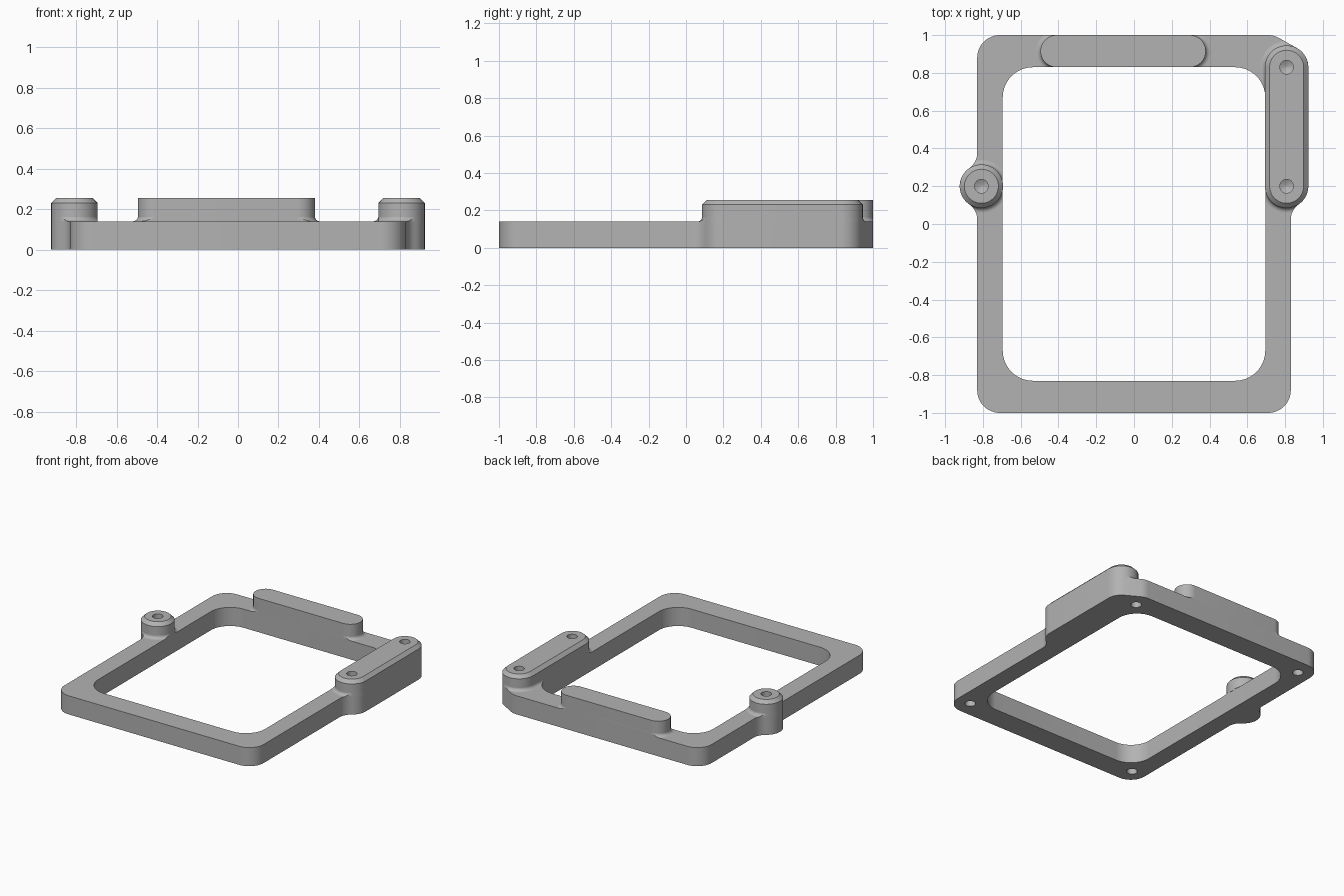
import bpy, bmesh, math

if "Cube" in bpy.data.objects:
    bpy.data.objects.remove(bpy.data.objects["Cube"], do_unlink=True)

GREY = (0.45, 0.45, 0.45, 1)
mat = bpy.data.materials.new("plain grey")
mat.use_nodes = True
mat.diffuse_color = GREY
mat.node_tree.nodes["Principled BSDF"].inputs["Base Color"].default_value = GREY

# Main dimensions
FRAME_H, TOP_H = 0.14, 0.255
HALF_X, HALF_Y, CORNER = 0.83, 1.0, 0.12
POST_X, POST_Y, BAR_END_Y, POST_R = 0.808, 0.2, 0.83, 0.115
FILLET, CHAMFER, BLEND = 0.025, 0.025, 0.1
STEP = 6


def arc(cx, cy, r, start, end):
    """Points on an arc, angles in degrees."""
    n = max(2, round(abs(end - start) / STEP))
    angles = [math.radians(start + (end - start) * i / n) for i in range(n + 1)]
    return [(cx + r * math.cos(a), cy + r * math.sin(a)) for a in angles]


def rounded_rect(hx, hy, r):
    x, y = hx - r, hy - r
    return (arc(x, y, r, 0, 90) + arc(-x, y, r, 90, 180)
            + arc(-x, -y, r, 180, 270) + arc(x, -y, r, 270, 360))


def slot(p, q, r):
    """Outline round two points; p to q runs along +x or +y."""
    a = math.degrees(math.atan2(q[1] - p[1], q[0] - p[0]))
    return arc(*q, r, a - 90, a + 90) + arc(*p, r, a + 90, a + 270)


def loft(name, layers):
    """Solid through a stack of (outline, height) layers."""
    bm = bmesh.new()
    rings = [[bm.verts.new((x, y, z)) for x, y in pts] for pts, z in layers]
    bm.faces.new(rings[0][::-1])
    bm.faces.new(rings[-1])
    for low, high in zip(rings, rings[1:]):
        for i in range(len(low)):
            j = (i + 1) % len(low)
            bm.faces.new((low[i], low[j], high[j], high[i]))
    bmesh.ops.remove_doubles(bm, verts=bm.verts, dist=1e-5)
    bmesh.ops.recalc_face_normals(bm, faces=bm.faces)
    mesh = bpy.data.meshes.new(name)
    bm.to_mesh(mesh)
    bm.free()
    mesh.materials.append(mat)
    obj = bpy.data.objects.new(name, mesh)
    bpy.context.collection.objects.link(obj)
    return obj


def select(obj):
    bpy.ops.object.select_all(action='DESELECT')
    obj.select_set(True)
    bpy.context.view_layer.objects.active = obj


def cut(obj, cutter, operation='DIFFERENCE'):
    select(obj)
    mod = obj.modifiers.new("cut", 'BOOLEAN')
    mod.operation, mod.object, mod.solver = operation, cutter, 'EXACT'
    bpy.ops.object.modifier_apply(modifier=mod.name)
    bpy.data.objects.remove(cutter, do_unlink=True)


def drill(obj, x, y, mouth, direction):
    """Blind screw hole with a conical drill tip."""
    layers = [(0.036, -0.02), (0.036, 0.065), (0.003, 0.083)]
    cut(obj, loft("drill", [(arc(x, y, r, 0, 360)[:-1], mouth + direction * d)
                            for r, d in layers]))


# Frame outline: rounded corners, swelling out around the posts
cx, cy = HALF_X - CORNER, HALF_Y - CORNER
dx = HALF_X + BLEND - POST_X
dy = math.sqrt((POST_R + BLEND) ** 2 - dx ** 2)
tilt = math.degrees(math.atan2(dy, dx))
tangent = math.degrees(math.atan2(POST_X - cx, cy - BAR_END_Y))
fx = HALF_X + BLEND
outline = (arc(-cx, -cy, CORNER, 180, 270) + arc(cx, -cy, CORNER, 270, 360)
           + arc(fx, POST_Y - dy, BLEND, 180, 180 - tilt)
           + arc(POST_X, POST_Y, POST_R, -tilt, 0)
           + arc(POST_X, BAR_END_Y, POST_R, 0, tangent)
           + arc(cx, cy, CORNER, tangent, 90) + arc(-cx, cy, CORNER, 90, 180)
           + arc(-fx, POST_Y + dy, BLEND, 0, -tilt)
           + arc(-POST_X, POST_Y, POST_R, 180 - tilt, 180 + tilt)
           + arc(-fx, POST_Y - dy, BLEND, tilt, 0))
opening = rounded_rect(0.695, 0.83, 0.16)

# Frame with its opening and four underside screw holes
frame = loft("frame", [(outline, 0), (outline, FRAME_H)])
cut(frame, loft("opening", [(opening, -0.1), (opening, 0.5)]))
for sx in (-1, 1):
    for sy in (-1, 1):
        drill(frame, sx * 0.72, sy * 0.88, 0, 1)
parts = [frame]


def raised(name, p, q, r, chamfer):
    """Raised block on the frame with a filleted foot kept inside the frame."""
    layers = [(slot(p, q, r), FRAME_H)]
    if chamfer:
        layers.append((slot(p, q, r), TOP_H - chamfer))
    layers.append((slot(p, q, r - chamfer), TOP_H))
    body = loft(name, layers)
    curve = [math.radians(a) for a in range(0, 91, 15)]
    foot = loft(name + "_fillet", [(slot(p, q, r + FILLET), FRAME_H - 0.02)] + [
        (slot(p, q, r - 0.0005 + FILLET * (1 - math.sin(a))),
         FRAME_H + FILLET * (1 - math.cos(a))) for a in curve])
    cut(foot, loft("keep", [(outline, 0), (outline, 0.5)]), 'INTERSECT')
    cut(foot, loft("opening", [(opening, -0.1), (opening, 0.5)]))
    parts.extend((body, foot))
    return body


# Round post, long side bar and rear lip
post = raised("side_post", (-POST_X, POST_Y), (-POST_X, POST_Y), POST_R, CHAMFER)
bar = raised("side_bar", (POST_X, POST_Y), (POST_X, BAR_END_Y), POST_R, CHAMFER)
raised("rear_lip", (-0.41, 0.915), (0.295, 0.915), 0.085, 0)
drill(post, -POST_X, POST_Y, TOP_H, -1)
drill(bar, POST_X, POST_Y, TOP_H, -1)
drill(bar, POST_X, BAR_END_Y, TOP_H, -1)

for part in parts:
    select(part)
    bpy.ops.object.shade_smooth_by_angle(angle=math.radians(30))
